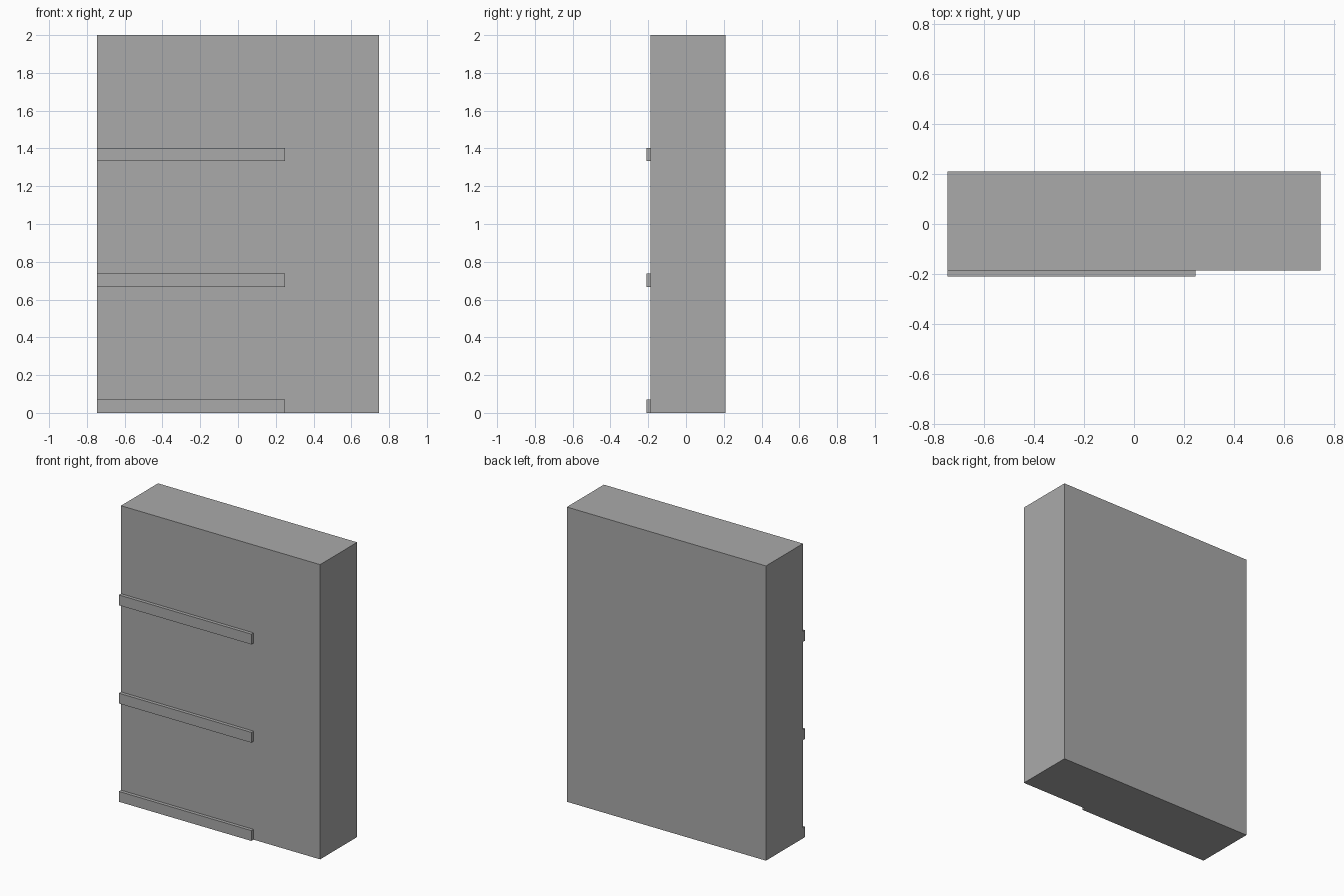
import bpy

# Remove the default cube
default = bpy.data.objects.get("Cube")
if default:
    bpy.data.objects.remove(default, do_unlink=True)

# Single grey material
GREY = (0.40, 0.40, 0.40, 1.0)
grey = bpy.data.materials.new("plain_grey")
grey.use_nodes = True
grey.diffuse_color = GREY
grey.node_tree.nodes["Principled BSDF"].inputs["Base Color"].default_value = GREY


def box(name, low, high):
    """Add a flat-shaded box spanning two opposite corners."""
    centre = [(a + b) / 2 for a, b in zip(low, high)]
    bpy.ops.mesh.primitive_cube_add(size=1, location=centre)
    obj = bpy.context.object
    obj.name = name
    obj.scale = [b - a for a, b in zip(low, high)]
    bpy.ops.object.transform_apply(location=False, rotation=False, scale=True)
    obj.data.materials.append(grey)
    return obj


WIDTH, HEIGHT = 1.495, 2.0
FRONT, BACK = -0.187, 0.21
LEDGE_LENGTH, LEDGE_HEIGHT, LEDGE_FRONT = 0.995, 0.07, -0.21
left_edge = -WIDTH / 2

# Main slab
box("slab", (left_edge, FRONT, 0), (-left_edge, BACK, HEIGHT))

# Three ledges, one at the foot of each third of the front
for i, level in enumerate(("lower", "middle", "upper")):
    z = i * HEIGHT / 3
    box(f"{level}_ledge", (left_edge, LEDGE_FRONT, z),
        (left_edge + LEDGE_LENGTH, FRONT, z + LEDGE_HEIGHT))
